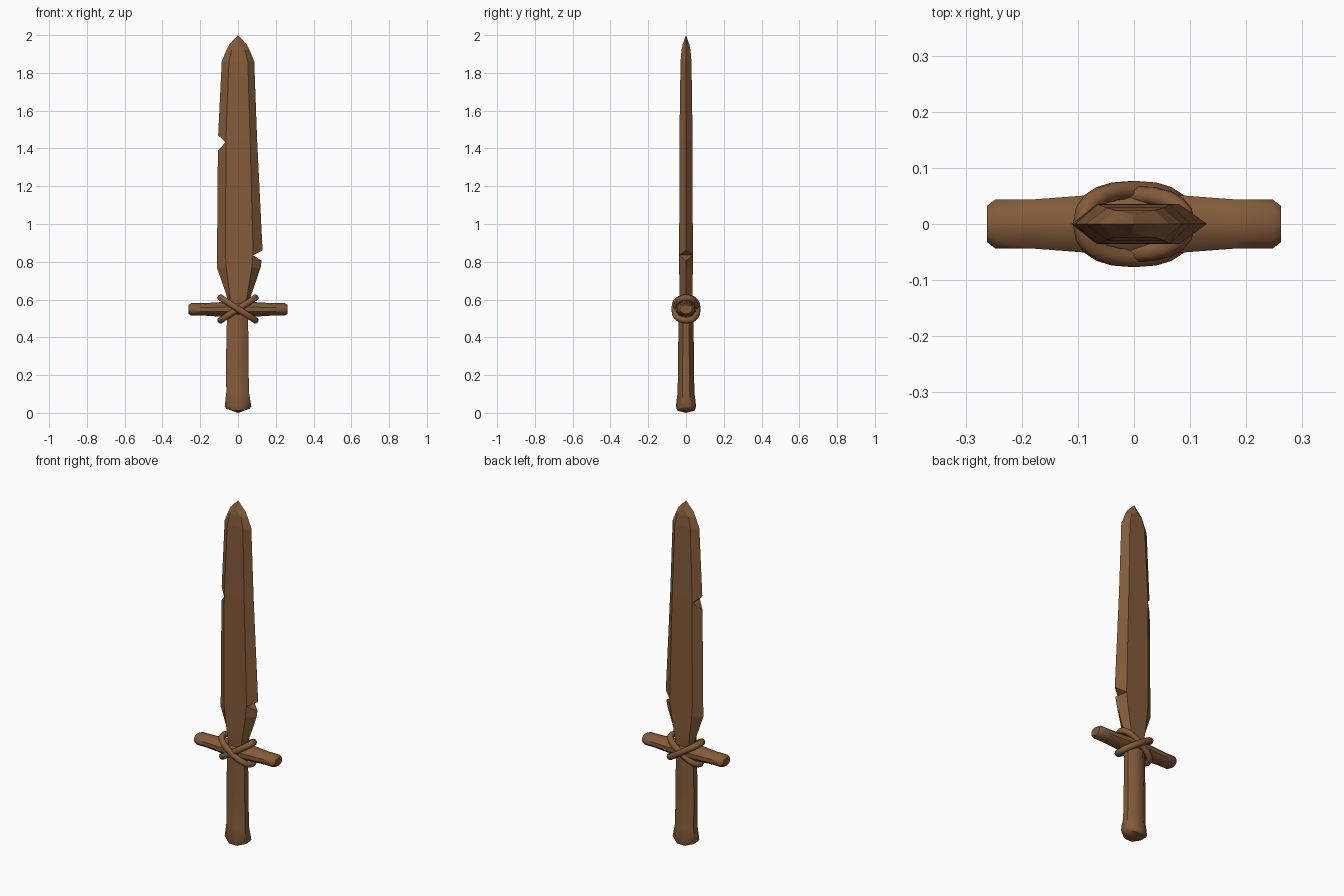
import bpy, bmesh
from math import sin, cos, pi, radians, copysign
from mathutils import Vector

cube = bpy.data.objects.get("Cube")
if cube:
    bpy.data.objects.remove(cube, do_unlink=True)

wood = bpy.data.materials.new("brown wood")
wood.use_nodes = True
wood.diffuse_color = (0.23, 0.105, 0.042, 1)
wood.node_tree.nodes["Principled BSDF"].inputs["Base Color"].default_value = wood.diffuse_color


def loft(name, rings, smooth=None, closed=False):
    """Skin a list of equal-sized rings of points; cap the ends unless closed."""
    bm = bmesh.new()
    rows = [[bm.verts.new(p) for p in ring] for ring in rings]
    n = len(rows[0])
    pairs = list(zip(rows, rows[1:])) + ([(rows[-1], rows[0])] if closed else [])
    for a, b in pairs:
        for i in range(n):
            j = (i + 1) % n
            bm.faces.new((a[i], a[j], b[j], b[i]))
    if not closed:
        bm.faces.new(rows[0])
        bm.faces.new(rows[-1])
    bmesh.ops.remove_doubles(bm, verts=bm.verts, dist=0.0005)
    bmesh.ops.recalc_face_normals(bm, faces=bm.faces)
    mesh = bpy.data.meshes.new(name)
    bm.to_mesh(mesh)
    bm.free()
    mesh.materials.append(wood)
    ob = bpy.data.objects.new(name, mesh)
    bpy.context.collection.objects.link(ob)
    bpy.ops.object.select_all(action="DESELECT")
    ob.select_set(True)
    bpy.context.view_layer.objects.active = ob
    if smooth:
        bpy.ops.object.shade_smooth_by_angle(angle=radians(smooth))
    return ob


def ellipse(a, b, n, turn=0.5):
    return [(a * cos(2 * pi * (i + turn) / n), b * sin(2 * pi * (i + turn) / n)) for i in range(n)]


# Blade: height, left edge, left flat, right flat, right edge, half thickness
blade_rows = [
    (0.54, -0.04, -0.035, 0.035, 0.04, 0.033),
    (0.63, -0.063, -0.045, 0.05, 0.072, 0.035),
    (0.77, -0.112, -0.062, 0.073, 0.12, 0.036),
    (0.84, -0.111, -0.066, 0.08, 0.131, 0.036),
    (1.45, -0.106, -0.064, 0.064, 0.101, 0.035),
    (1.86, -0.086, -0.048, 0.052, 0.086, 0.029),
    (1.92, -0.062, -0.034, 0.037, 0.062, 0.024),
    (1.95, -0.047, -0.004, 0.004, 0.047, 0.018),
    (2.0, 0, 0, 0, 0, 0),
]
blade = loft("blade", [
    [(le, 0, z), (lf, -t, z), (rf, -t, z), (re, 0, z), (rf, t, z), (lf, t, z)]
    for z, le, lf, rf, re, t in blade_rows])

# Nicks cut through both edges of the blade
for tip_x, tip_z, out_x, low, high in ((-0.066, 1.432, -0.146, 1.35, 1.51),
                                       (0.08, 0.835, 0.18, 0.77, 0.885)):
    cutter = loft("nick_cutter", [
        [(tip_x, y, tip_z), (out_x, y, low), (out_x, y, high)] for y in (-0.1, 0.1)])
    cut = blade.modifiers.new("nick", "BOOLEAN")
    cut.object = cutter
    cut.solver = "EXACT"
    bpy.context.view_layer.objects.active = blade
    bpy.ops.object.modifier_apply(modifier=cut.name)
    bpy.data.objects.remove(cutter, do_unlink=True)

# Handle with a flared, slightly bowed foot
handle_rows = [(0.01, 0.068, 0.05, 0), (0.035, 0.076, 0.058, 0), (0.11, 0.065, 0.048, -0.002),
               (0.3, 0.064, 0.045, -0.004), (0.56, 0.06, 0.043, -0.002)]
rings = [[(x + dx, y, z + (3 * x * x if z < 0.02 else 0)) for x, y in ellipse(a, b, 8)]
         for z, a, b, dx in handle_rows]
rings.insert(0, [(0, 0, 0)] * 8)
loft("handle", rings, 50)

# Crossguard with chamfered ends
half = [(0.262, 0.034, 0.024), (0.247, 0.046, 0.033), (0.18, 0.046, 0.033), (0.08, 0.054, 0.039)]
guard_rows = [(-x, a, b) for x, a, b in half] + [(0, 0.056, 0.041)] + half[::-1]
loft("crossguard", [[(x, y, 0.548 + z) for y, z in ellipse(a, b, 10)]
                    for x, a, b in guard_rows], 40)

# Two crossed binding loops
for name, slope, depth in (("outer_binding", -1, 0.061), ("inner_binding", 1, 0.052)):
    along = Vector((0.092, 0, 0.06 * slope))
    out = Vector((0, depth, 0))
    normal = along.cross(out).normalized()
    loops = []
    for k in range(20):
        t = 2 * pi * k / 20
        c, s = cos(t), sin(t)
        centre = along * copysign(abs(c) ** 0.85, c) + out * copysign(abs(s) ** 0.85, s)
        radial = (along.normalized() * c * depth + out.normalized() * s * along.length).normalized()
        loops.append([Vector((0, 0, 0.55)) + centre + radial * u + normal * v
                      for u, v in ellipse(0.017, 0.018, 8)])
    loft(name, loops, 60, closed=True)
